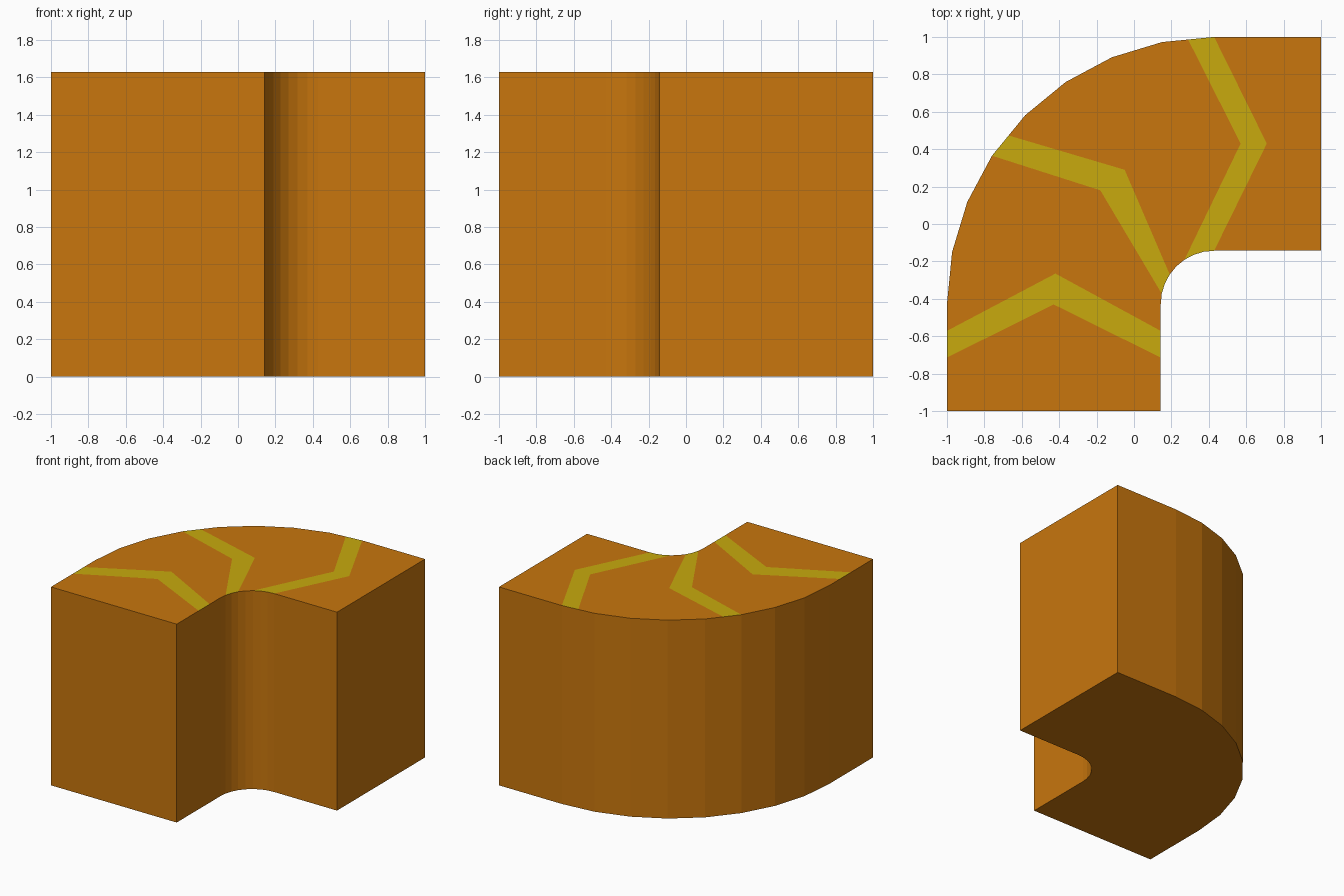
import bpy, bmesh, math

if "Cube" in bpy.data.objects:
    bpy.data.objects.remove(bpy.data.objects["Cube"])

U = 1 / 7
C = 3 * U                       # bend centre at (C, -C)
R_OUT, R_IN = 10 * U, 2 * U
HEIGHT = 1.63
SEGS = 8                        # facets around the bend


def material(name, rgb):
    m = bpy.data.materials.new(name)
    m.diffuse_color = (*rgb, 1)
    m.use_nodes = True
    m.node_tree.nodes["Principled BSDF"].inputs["Base Color"].default_value = m.diffuse_color
    return m


def corner(r, i):
    """Rim point at whole step i; steps -1 and SEGS+1 are the straight ends."""
    a = math.radians(90 * min(max(i, 0), SEGS) / SEGS)
    x, y = C - r * math.cos(a), -C + r * math.sin(a)
    return (x + (4 * U if i > SEGS else 0), y - (4 * U if i < 0 else 0))


def rim(r, s):
    """Rim point at fractional step s, on the chord between corners."""
    i = min(math.floor(s), SEGS)
    p, q, t = corner(r, i), corner(r, i + 1), s - i
    return (p[0] + (q[0] - p[0]) * t, p[1] + (q[1] - p[1]) * t)


# Lines across the top: outer step, kink point, inner step (pairs make chevrons)
LINES = [
    (-1, None, -1),
    (-0.5, (-0.43, -0.43), -0.5), (-0.25, (-0.42, -0.265), -0.25),
    (3, (-0.18, 0.18), 1), (3.5, (-0.05, 0.29), 3),
    (7.5, (0.57, 0.43), 5), (8, (0.71, 0.43), 8),
    (9, None, 9),
]

bm = bmesh.new()
cache = {}


def vert(p, z):
    key = (round(p[0], 4), round(p[1], 4), z)
    if key not in cache:
        cache[key] = bm.verts.new((p[0], p[1], z))
    return cache[key]


def span(r, a, b):
    """Rim points from step a to b including the corners between."""
    steps = {a, b} | {i for i in range(-1, SEGS + 2) if a < i < b}
    return [rim(r, s) for s in sorted(steps)]


# Top panels, alternating base colour and chevron, with their walls
for n, (l0, l1) in enumerate(zip(LINES, LINES[1:])):
    outer, inner = span(R_OUT, l0[0], l1[0]), span(R_IN, l0[2], l1[2])
    k0 = [l0[1]] if l0[1] else []
    k1 = [l1[1]] if l1[1] else []
    loop = inner + k1 + outer[::-1] + k0
    top = bm.faces.new([vert(p, HEIGHT) for p in loop])
    top.material_index = n % 2
    for edge in (inner, outer[::-1]):
        for p, q in zip(edge, edge[1:]):
            bm.faces.new([vert(p, 0), vert(q, 0), vert(q, HEIGHT), vert(p, HEIGHT)])

# End walls
for p, q in ((rim(R_OUT, -1), rim(R_IN, -1)), (rim(R_IN, 9), rim(R_OUT, 9))):
    bm.faces.new([vert(p, 0), vert(q, 0), vert(q, HEIGHT), vert(p, HEIGHT)])

# Underside
outer_steps = {l[0] for l in LINES} | set(range(-1, SEGS + 2))
inner_steps = {l[2] for l in LINES} | set(range(-1, SEGS + 2))
base = [rim(R_OUT, s) for s in sorted(outer_steps)]
base += [rim(R_IN, s) for s in sorted(inner_steps, reverse=True)]
bm.faces.new([vert(p, 0) for p in base])

bmesh.ops.recalc_face_normals(bm, faces=bm.faces)
mesh = bpy.data.meshes.new("curved_block")
bm.to_mesh(mesh)
bm.free()
mesh.materials.append(material("orange", (0.578, 0.181, 0.004)))
mesh.materials.append(material("yellow", (0.578, 0.402, 0.004)))
block = bpy.data.objects.new("curved_block", mesh)
bpy.context.collection.objects.link(block)
